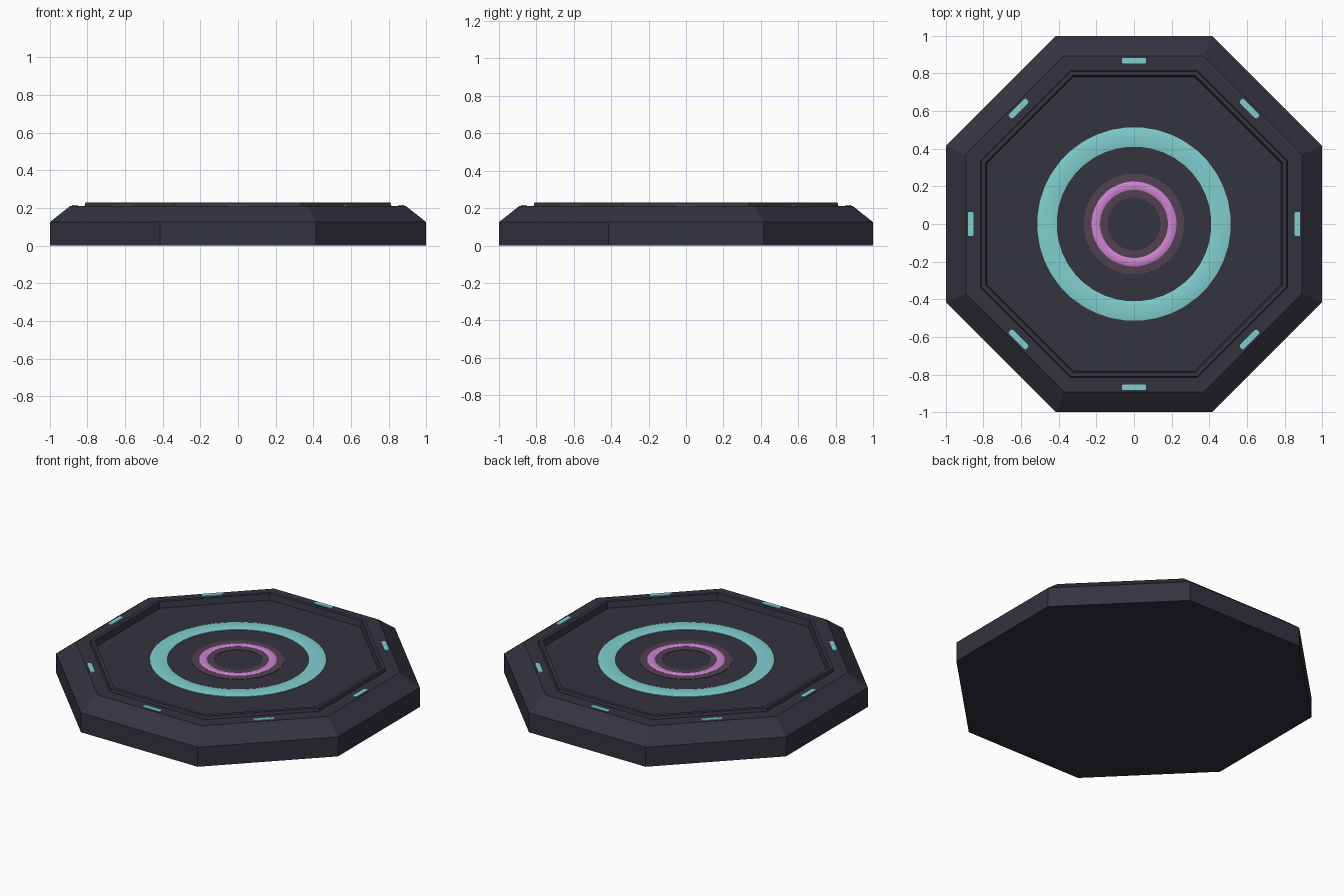
import bpy
import bmesh
from math import cos, sin, pi, radians
from mathutils import Matrix

cube = bpy.data.objects.get("Cube")
if cube:
    bpy.data.objects.remove(cube, do_unlink=True)


def material(name, rgb):
    mat = bpy.data.materials.new(name)
    mat.use_nodes = True
    color = (*rgb, 1.0)
    mat.diffuse_color = color
    mat.node_tree.nodes["Principled BSDF"].inputs["Base Color"].default_value = color
    return mat


CHARCOAL = material("charcoal", (0.034, 0.033, 0.049))
TEAL = material("teal glow", (0.22, 0.62, 0.63))
PINK = material("pink glow", (0.61, 0.23, 0.64))
MAUVE = material("dim mauve", (0.088, 0.052, 0.083))


def finish(name, bm, mat, smooth=False):
    bmesh.ops.recalc_face_normals(bm, faces=bm.faces)
    mesh = bpy.data.meshes.new(name)
    bm.to_mesh(mesh)
    bm.free()
    mesh.materials.append(mat)
    obj = bpy.data.objects.new(name, mesh)
    bpy.context.collection.objects.link(obj)
    if smooth:
        bpy.ops.object.select_all(action="DESELECT")
        obj.select_set(True)
        bpy.context.view_layer.objects.active = obj
        bpy.ops.object.shade_smooth_by_angle(angle=radians(35))
    return obj


def lathe(name, profile, sides, mat, closed=False, smooth=False):
    """Turn (radius, height) points; radii are measured to the flats."""
    bm = bmesh.new()
    scale = 1 / cos(pi / sides)
    loops = []
    for r, z in profile:
        angles = [2 * pi * (i + 0.5) / sides for i in range(sides)]
        loops.append([bm.verts.new((r * scale * cos(a), r * scale * sin(a), z)) for a in angles])
    pairs = list(zip(loops, loops[1:]))
    if closed:
        pairs.append((loops[-1], loops[0]))
    else:
        bm.faces.new(loops[0])
        bm.faces.new(loops[-1])
    for a, b in pairs:
        for i in range(sides):
            j = (i + 1) % sides
            bm.faces.new((a[i], a[j], b[j], b[i]))
    return finish(name, bm, mat, smooth)


def ring(name, inner, outer, z, height, mat):
    """Low domed band lying on the recessed floor."""
    edge = (outer - inner) * 0.25
    lathe(name, [(inner, z), (outer, z), (outer, z + height * 0.5),
                 (outer - edge, z + height), (inner + edge, z + height),
                 (inner, z + height * 0.5)], 40, mat, closed=True, smooth=True)


# Octagonal base with chamfered shoulder, raised lip and recessed floor
FLOOR = 0.192
lathe("octagonal_base", [(1.0, 0), (1.0, 0.125), (0.893, 0.21), (0.815, 0.21),
                         (0.81, 0.23), (0.788, 0.23), (0.78, FLOOR)], 8, CHARCOAL)

# Glowing rings on the floor
ring("outer_ring", 0.41, 0.513, FLOOR, 0.009, TEAL)
ring("halo_ring", 0.14, 0.267, FLOOR, 0.004, MAUVE)
ring("inner_ring", 0.18, 0.225, FLOOR, 0.009, PINK)

# One small light on each flat of the shoulder
for i in range(8):
    bm = bmesh.new()
    bmesh.ops.create_cube(bm, size=1)
    bmesh.ops.scale(bm, vec=(0.03, 0.13, 0.009), verts=bm.verts)
    upright = [e for e in bm.edges if abs(e.verts[0].co.z - e.verts[1].co.z) > 0.001]
    bmesh.ops.bevel(bm, geom=upright, offset=0.01, segments=2, affect="EDGES", profile=0.5)
    place = Matrix.Rotation(i * pi / 4, 4, "Z") @ Matrix.Translation((0.868, 0, 0.211))
    bmesh.ops.transform(bm, matrix=place, verts=bm.verts)
    finish(f"edge_light_{i + 1}", bm, TEAL)
